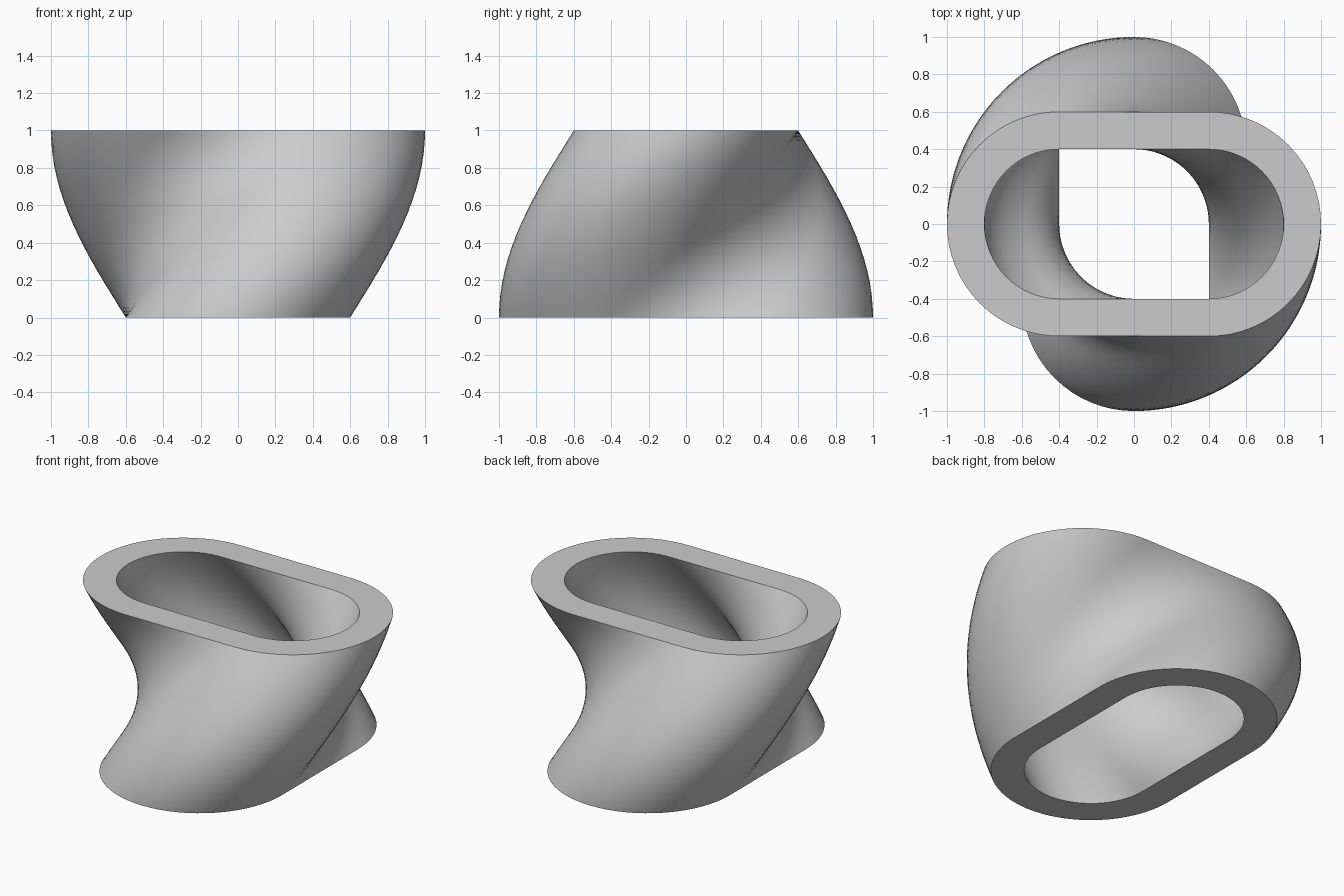
import bpy, bmesh, math
from mathutils import Matrix, Vector

cube = bpy.data.objects.get("Cube")
if cube:
    bpy.data.objects.remove(cube, do_unlink=True)

HALF_SPAN = 0.4      # centre to each rounded end
OUTER, INNER = 0.6, 0.4
HEIGHT = 1.0
ARC, STRAIGHT, LAYERS = 32, 12, 48

grey = bpy.data.materials.new("light grey")
grey.use_nodes = True
colour = (0.6, 0.6, 0.6, 1)
grey.diffuse_color = colour
grey.node_tree.nodes["Principled BSDF"].inputs["Base Color"].default_value = colour


def slot_outline(radius):
    """Rounded slot lying along y, counterclockwise."""
    points = []
    for side in (1, -1):
        for i in range(ARC):
            a = math.pi * i / ARC
            points.append(Vector((radius * math.cos(a), HALF_SPAN + radius * math.sin(a), 0)) * side)
        for i in range(STRAIGHT):
            y = HALF_SPAN * (1 - 2 * i / STRAIGHT)
            points.append(Vector((-radius, y, 0)) * side)
    return points


def bridge(bm, a, b):
    """Join two closed rings with quads."""
    n = len(a)
    for i in range(n):
        j = (i + 1) % n
        bm.faces.new((a[i], a[j], b[j], b[i]))


# Twisted wall: each outline makes a quarter turn while rising
bm = bmesh.new()
walls = []
for radius in (OUTER, INNER):
    rings = []
    for k in range(LAYERS + 1):
        t = k / LAYERS
        turn = Matrix.Translation((0, 0, HEIGHT * t)) @ Matrix.Rotation(math.pi / 2 * t, 4, "Z")
        rings.append([bm.verts.new(turn @ p) for p in slot_outline(radius)])
    for low, high in zip(rings, rings[1:]):
        bridge(bm, low, high)
    walls.append(rings)

# Flat rims at the top and the bottom
for end in (0, -1):
    bridge(bm, walls[0][end], walls[1][end])
bmesh.ops.recalc_face_normals(bm, faces=bm.faces)

mesh = bpy.data.meshes.new("twisted_slot_tube")
bm.to_mesh(mesh)
bm.free()
mesh.materials.append(grey)
tube = bpy.data.objects.new("twisted_slot_tube", mesh)
bpy.context.collection.objects.link(tube)

bpy.ops.object.select_all(action="DESELECT")
tube.select_set(True)
bpy.context.view_layer.objects.active = tube
bpy.ops.object.shade_smooth_by_angle(angle=math.radians(30))
